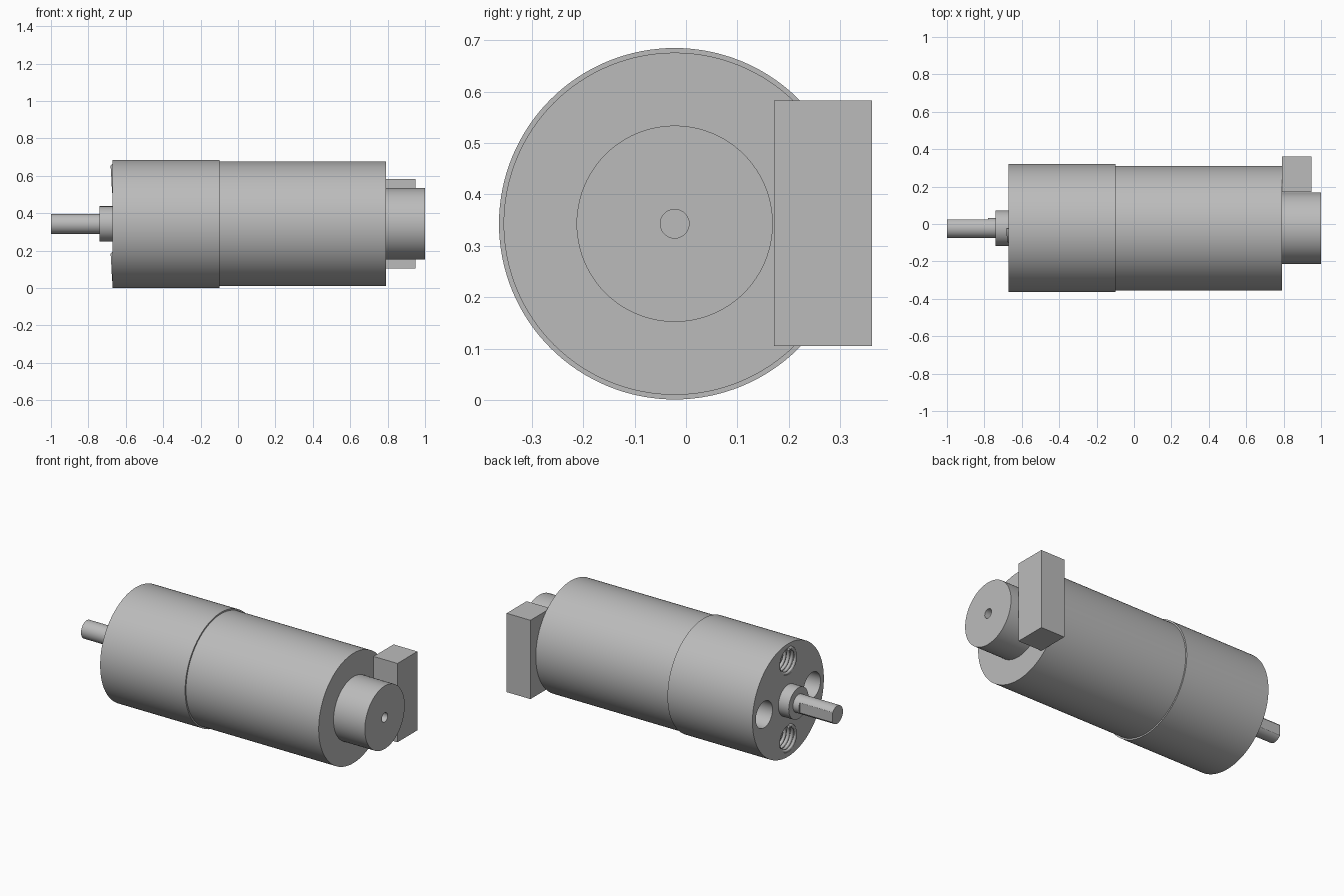
import bpy
import math

AXIS_Y, AXIS_Z = -0.022, 0.343

if "Cube" in bpy.data.objects:
    bpy.data.objects.remove(bpy.data.objects["Cube"], do_unlink=True)

grey = bpy.data.materials.new("plain grey")
grey.use_nodes = True
grey.diffuse_color = (0.5, 0.5, 0.5, 1)
grey.node_tree.nodes["Principled BSDF"].inputs["Base Color"].default_value = (0.5, 0.5, 0.5, 1)


def finish(name):
    ob = bpy.context.object
    ob.name = name
    ob.data.materials.append(grey)
    return ob


def cylinder(name, x0, x1, radius, dy=0.0, dz=0.0, sides=96):
    """Cylinder lying along x, offset from the motor axis."""
    bpy.ops.mesh.primitive_cylinder_add(
        vertices=sides, radius=radius, depth=x1 - x0,
        location=((x0 + x1) / 2, AXIS_Y + dy, AXIS_Z + dz),
        rotation=(0, math.pi / 2, 0))
    return finish(name)


def box(name, low, high):
    bpy.ops.mesh.primitive_cube_add(size=1, location=[(a + b) / 2 for a, b in zip(low, high)])
    bpy.context.object.scale = [b - a for a, b in zip(low, high)]
    return finish(name)


def cut(target, cutter):
    mod = target.modifiers.new("cut", 'BOOLEAN')
    mod.operation, mod.solver, mod.object = 'DIFFERENCE', 'EXACT', cutter
    bpy.ops.object.select_all(action='DESELECT')
    bpy.context.view_layer.objects.active = target
    target.select_set(True)
    bpy.ops.object.modifier_apply(modifier=mod.name)
    bpy.data.objects.remove(cutter, do_unlink=True)


def smooth(ob):
    bpy.ops.object.select_all(action='DESELECT')
    bpy.context.view_layer.objects.active = ob
    ob.select_set(True)
    bpy.ops.object.shade_smooth_by_angle(angle=math.radians(30))


def thread(name, dz, x0, length, radius, pitch, start):
    """Helical ridge lining a mounting hole."""
    curve = bpy.data.curves.new(name, 'CURVE')
    curve.dimensions = '3D'
    curve.bevel_depth = pitch * 0.5
    curve.bevel_resolution = 0
    curve.use_fill_caps = True
    steps = 32
    count = int(length / pitch * steps)
    spline = curve.splines.new('POLY')
    spline.points.add(count - 1)
    for i, point in enumerate(spline.points):
        a = start + 2 * math.pi * i / steps
        point.co = (x0 + pitch * i / steps, AXIS_Y + radius * math.cos(a),
                    AXIS_Z + dz + radius * math.sin(a), 1)
    curve.materials.append(grey)
    ob = bpy.data.objects.new(name, curve)
    bpy.context.collection.objects.link(ob)


# Gearbox housing with four mounting holes
gearbox = cylinder("gearbox_housing", -0.67, -0.10, 0.342, sides=128)
for dy, dz in ((0.23, 0), (-0.23, 0), (0, 0.235), (0, -0.235)):
    cut(gearbox, cylinder("hole_cutter", -0.75, -0.40, 0.08, dy, dz, 48))
smooth(gearbox)

# Threads in the upper and lower holes
for name, dz in (("upper_thread", 0.235), ("lower_thread", -0.235)):
    thread(name, dz, -0.671, 0.26, 0.075, 0.023, math.pi / 2)

# Motor can
smooth(cylinder("motor_can", -0.10, 0.79, 0.333, sides=128))

# Rear boss with centre hole
boss = cylinder("rear_boss", 0.79, 1.0, 0.191)
cut(boss, cylinder("hole_cutter", 0.90, 1.1, 0.028, sides=32))
smooth(boss)

# Output collar and D-cut shaft
smooth(cylinder("shaft_collar", -0.74, -0.67, 0.0945, sides=64))
shaft = cylinder("output_shaft", -1.0, -0.74, 0.054, sides=64)
flat_y = AXIS_Y + 0.045
cut(shaft, box("flat_cutter", (-1.1, flat_y, 0.2), (-0.78, flat_y + 0.1, 0.5)))
smooth(shaft)

# Connector block
box("connector_block", (0.79, 0.171, 0.105), (0.95, 0.362, 0.583))
